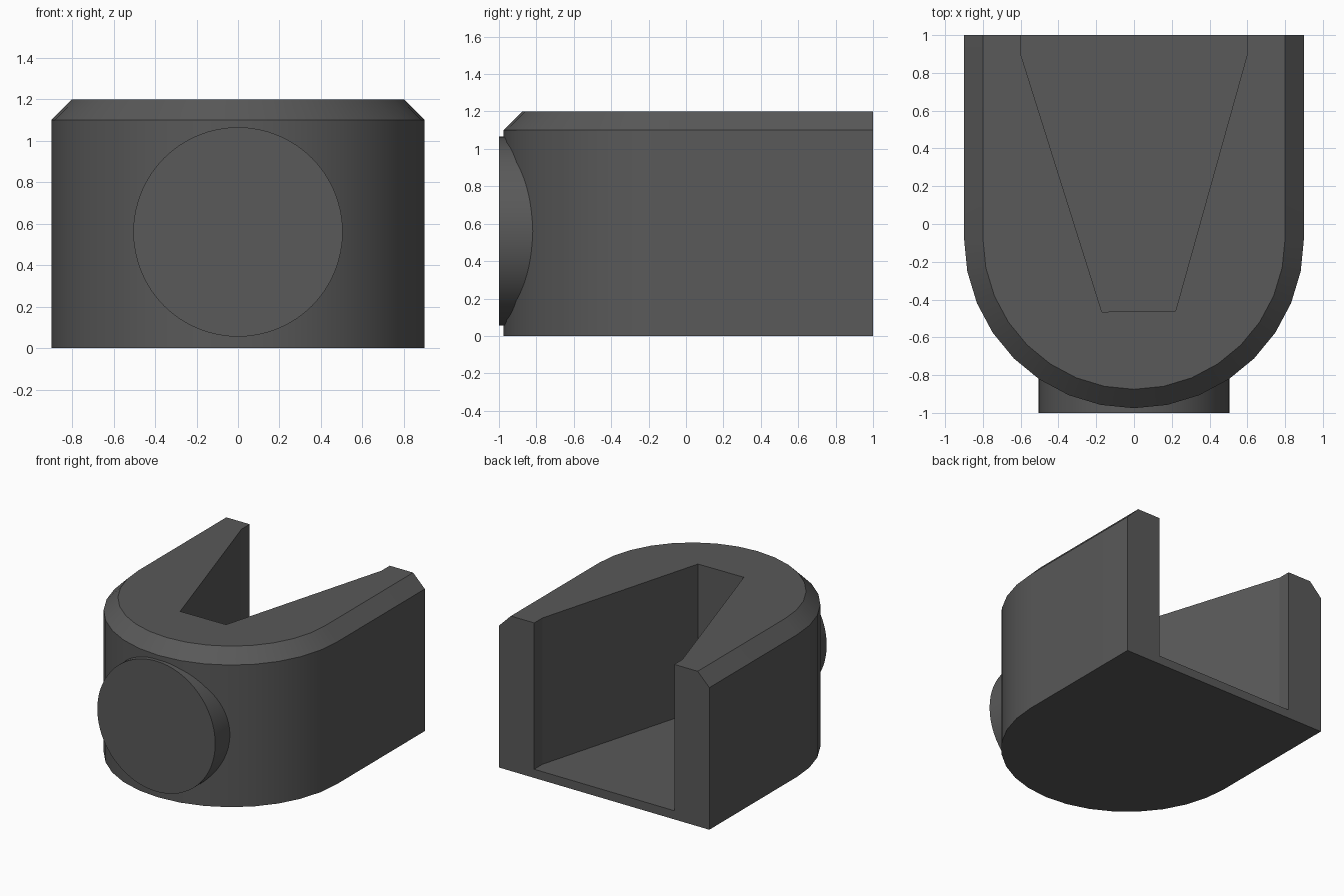
import bpy, bmesh, math

default = bpy.data.objects.get("Cube")
if default:
    bpy.data.objects.remove(default)

grey = bpy.data.materials.new("dark_grey")
grey.use_nodes = True
colour = (0.1, 0.1, 0.1, 1)
grey.diffuse_color = colour
grey.node_tree.nodes["Principled BSDF"].inputs["Base Color"].default_value = colour


def loft(name, rings):
    """Solid through stacked rings of 3D points, capped at both ends."""
    bm = bmesh.new()
    loops = [[bm.verts.new(p) for p in ring] for ring in rings]
    n = len(loops[0])
    for low, high in zip(loops, loops[1:]):
        for i in range(n):
            j = (i + 1) % n
            bm.faces.new((low[i], low[j], high[j], high[i]))
    bm.faces.new(loops[0])
    bm.faces.new(loops[-1])
    bmesh.ops.recalc_face_normals(bm, faces=bm.faces)
    mesh = bpy.data.meshes.new(name)
    bm.to_mesh(mesh)
    bm.free()
    mesh.materials.append(grey)
    obj = bpy.data.objects.new(name, mesh)
    bpy.context.collection.objects.link(obj)
    return obj


def select(obj):
    bpy.ops.object.select_all(action='DESELECT')
    obj.select_set(True)
    bpy.context.view_layer.objects.active = obj


def smooth(obj):
    select(obj)
    bpy.ops.object.shade_smooth_by_angle(angle=math.radians(30))


def arch(radius, z, segments=16):
    """Round-fronted outline with a straight back edge."""
    arc = [math.pi + math.pi * i / segments for i in range(segments + 1)]
    ring = [(radius * math.cos(a), -0.075 + radius * math.sin(a), z) for a in arc]
    return ring + [(radius, 1, z), (-radius, 1, z)]


# Body: round-fronted block with a chamfered top rim
body = loft("body", [arch(0.9, 0), arch(0.9, 1.1), arch(0.8, 1.2)])
smooth(body)

# Tapered slot, open at the top and the back
slot = [(-0.6, 1.2), (-0.6, 0.9), (-0.17, -0.465), (0.22, -0.46), (0.6, 0.9), (0.6, 1.2)]
cutter = loft("slot_cutter", [[(x, y, z) for x, y in slot] for z in (0.067, 1.5)])
cutter.hide_render = True
cut = body.modifiers.new("slot", 'BOOLEAN')
cut.operation = 'DIFFERENCE'
cut.solver = 'EXACT'
cut.object = cutter
select(body)
bpy.ops.object.modifier_apply(modifier=cut.name)
bpy.data.objects.remove(cutter)

# Round boss on the front
turns = [2 * math.pi * i / 64 for i in range(64)]
boss = loft("front_boss", [[(0.505 * math.cos(a), y, 0.56 + 0.505 * math.sin(a)) for a in turns]
                           for y in (-1, -0.6)])
smooth(boss)
